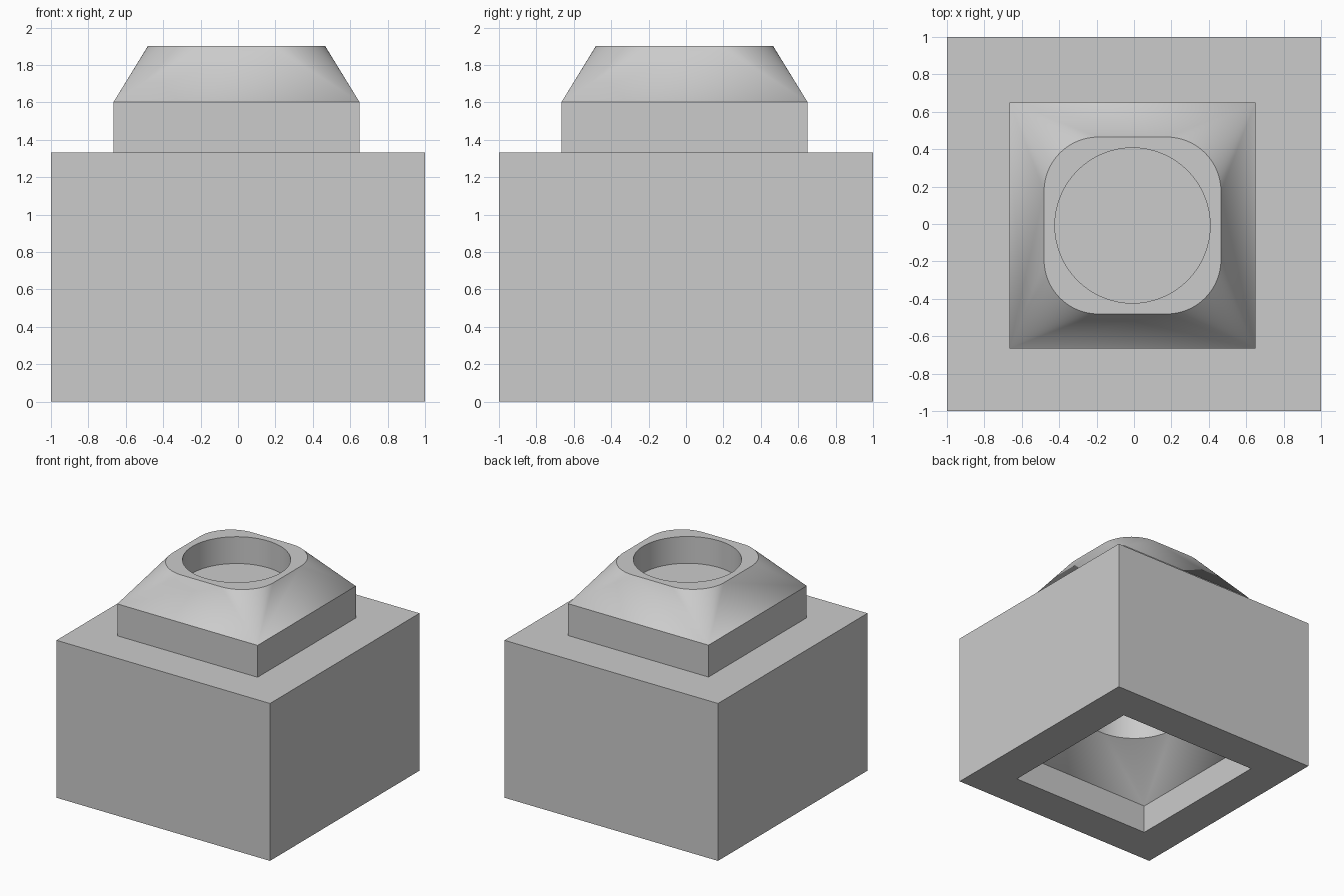
import bpy, bmesh, math

if "Cube" in bpy.data.objects:
    bpy.data.objects.remove(bpy.data.objects["Cube"], do_unlink=True)

# Single matte grey
grey = bpy.data.materials.new("light grey")
grey.use_nodes = True
colour = (0.6, 0.6, 0.6, 1)
grey.diffuse_color = colour
grey.node_tree.nodes["Principled BSDF"].inputs["Base Color"].default_value = colour

SHIFT = -0.008  # small offset of the stud from the block centre


def ring(half, radius, z, shift=0.0, steps=16):
    """Square outline with rounded corners; radius == half gives a circle."""
    if radius == 0:
        steps = 0
    points = []
    for corner in range(4):
        start = corner * math.pi / 2
        mid = start + math.pi / 4
        reach = (half - radius) * math.sqrt(2)
        for i in range(steps + 1):
            a = start + (i / steps if steps else 0) * math.pi / 2
            points.append((shift + reach * math.cos(mid) + radius * math.cos(a),
                           shift + reach * math.sin(mid) + radius * math.sin(a), z))
    return points


def hull(name, *rings):
    """Convex solid stretched over a stack of outlines."""
    bm = bmesh.new()
    for points in rings:
        for p in points:
            bm.verts.new(p)
    bmesh.ops.remove_doubles(bm, verts=bm.verts[:], dist=0.0001)
    bmesh.ops.convex_hull(bm, input=bm.verts[:])
    bmesh.ops.dissolve_limit(bm, angle_limit=0.002, verts=bm.verts[:], edges=bm.edges[:])
    bmesh.ops.recalc_face_normals(bm, faces=bm.faces[:])
    mesh = bpy.data.meshes.new(name)
    bm.to_mesh(mesh)
    bm.free()
    mesh.materials.append(grey)
    obj = bpy.data.objects.new(name, mesh)
    bpy.context.collection.objects.link(obj)
    return obj


def combine(target, other, operation):
    """Apply a boolean, then discard the helper."""
    other.hide_render = True
    mod = target.modifiers.new(operation.lower(), 'BOOLEAN')
    mod.operation = operation
    mod.solver = 'EXACT'
    mod.object = other
    bpy.context.view_layer.objects.active = target
    bpy.ops.object.modifier_apply(modifier=mod.name)
    bpy.data.objects.remove(other, do_unlink=True)


# Main block
block = hull("stacking_block", ring(1, 0, 0), ring(1, 0, 1.333))

# Stud on top: square collar tapering to a rounded square
stud = hull("stud", ring(0.657, 0, 1.2, SHIFT), ring(0.657, 0, 1.603, SHIFT),
            ring(0.473, 0.29, 1.903, SHIFT))
combine(block, stud, 'UNION')

# Round recess in the stud
combine(block, hull("top_recess", ring(0.415, 0.415, 1.676, SHIFT),
                    ring(0.415, 0.415, 2.1, SHIFT)), 'DIFFERENCE')

# Socket underneath: square mouth tapering to a round recess
combine(block, hull("socket", ring(0.672, 0, -0.2), ring(0.672, 0, 0.245),
                    ring(0.415, 0.415, 0.57)), 'DIFFERENCE')
combine(block, hull("socket_recess", ring(0.415, 0.415, 0.57 - 0.001),
                    ring(0.415, 0.415, 0.8)), 'DIFFERENCE')

# Smooth the curved faces, keep the hard edges
bpy.ops.object.select_all(action='DESELECT')
block.select_set(True)
bpy.context.view_layer.objects.active = block
bpy.ops.object.shade_smooth_by_angle(angle=math.radians(25))
